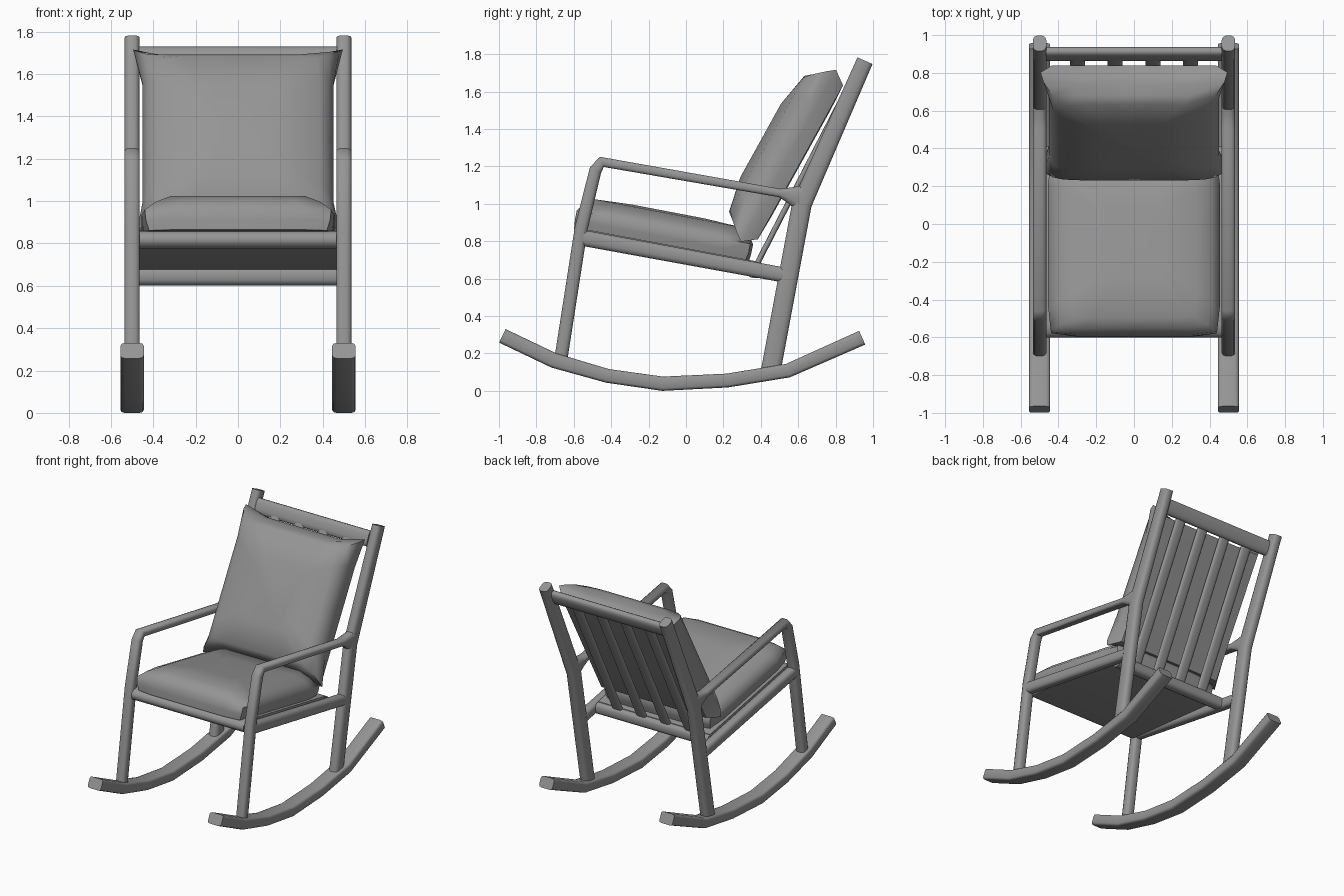
import bpy, bmesh, math
from mathutils import Vector

if "Cube" in bpy.data.objects:
    bpy.data.objects.remove(bpy.data.objects["Cube"], do_unlink=True)

# One plain grey for the whole chair
grey = bpy.data.materials.new("warm_grey")
grey.use_nodes = True
colour = (0.3, 0.3, 0.3, 1)
grey.diffuse_color = colour
grey.node_tree.nodes["Principled BSDF"].inputs["Base Color"].default_value = colour


def loft(name, rings, mirror=False, angle=55):
    """Skin a list of equal-length point rings and cap both ends."""
    bm = bmesh.new()
    loops = [[bm.verts.new(p) for p in ring] for ring in rings]
    n = len(loops[0])
    for a, b in zip(loops, loops[1:]):
        for i in range(n):
            j = (i + 1) % n
            bm.faces.new((a[i], a[j], b[j], b[i]))
    bm.faces.new(loops[0][::-1])
    bm.faces.new(loops[-1])
    bmesh.ops.recalc_face_normals(bm, faces=bm.faces)
    mesh = bpy.data.meshes.new(name)
    bm.to_mesh(mesh)
    bm.free()
    obj = bpy.data.objects.new(name, mesh)
    bpy.context.collection.objects.link(obj)
    mesh.materials.append(grey)
    bpy.ops.object.select_all(action='DESELECT')
    obj.select_set(True)
    bpy.context.view_layer.objects.active = obj
    bpy.ops.object.shade_smooth_by_angle(angle=math.radians(angle))
    if mirror:
        obj.modifiers.new("Mirror", 'MIRROR')
    return obj


def section(power, n=12):
    """Rounded cross-section; a lower power is squarer."""
    pts = []
    for i in range(n):
        a = 2 * math.pi * (i + 0.5) / n
        c, s = math.cos(a), math.sin(a)
        pts.append((math.copysign(abs(c) ** power, c), math.copysign(abs(s) ** power, s)))
    m = max(p[0] for p in pts)
    return [(u / m, v / m) for u, v in pts]


def beam(name, x, width, path, power=0.65):
    """Mirrored pair of mitred beams; path holds (y, z, thickness)."""
    pts = [Vector((y, z)) for y, z, _ in path]
    rings = []
    for i, (y, z, t) in enumerate(path):
        d_in = (pts[i] - pts[max(i - 1, 0)]).normalized()
        d_out = (pts[min(i + 1, len(pts) - 1)] - pts[i]).normalized()
        d = (d_in + d_out).normalized()
        ref = d_out if i < len(pts) - 1 else d_in
        half = t / 2 / max(d.dot(ref), 0.6)
        rings.append([(x + u * width / 2, y - d.y * v * half, z + d.x * v * half)
                      for u, v in section(power)])
    return loft(name, rings, mirror=True)


def crossbar(name, y, z, depth, height, tilt=0.0, half=0.467):
    """Rounded bar running from side to side, leaning back by tilt degrees."""
    c, s = math.cos(math.radians(tilt)), math.sin(math.radians(tilt))
    ring = [(u * depth / 2, v * height / 2) for u, v in section(0.7)]
    return loft(name, [[(x, y + a * c + b * s, z - a * s + b * c) for a, b in ring]
                       for x in (-half, half)])


def pillow(name, centre, tilt, half_x, half_y, layers):
    """Cushion from rectangular rings; layers hold (inset x, inset y, height, corner ear)."""
    rings = []
    steps = (-1, -0.68, 0, 0.68)
    outline = ([(s, -1) for s in steps] + [(1, s) for s in steps]
               + [(-s, 1) for s in steps] + [(-1, -s) for s in steps])
    for inset_x, inset_y, h, ear in layers:
        ring = []
        for u, v in outline:
            e = ear if abs(u) == 1 and abs(v) == 1 else 0
            ring.append((u * (half_x - inset_x + e), v * (half_y - inset_y + e), h))
        rings.append(ring)
    obj = loft(name, rings)
    obj.location = centre
    obj.rotation_euler = (math.radians(tilt), 0, 0)
    return obj


# Curved rockers
beam("rockers", 0.5, 0.11, [(-0.982, 0.294, 0.08), (-0.705, 0.162, 0.08), (-0.42, 0.08, 0.074),
                            (-0.125, 0.038, 0.076), (0.22, 0.055, 0.074),
                            (0.545, 0.108, 0.074), (0.942, 0.284, 0.08)], power=0.35)

# Front legs bending into the armrests, which flare into the back posts
beam("front_legs_and_armrests", 0.5, 0.072,
     [(-0.672, 0.15, 0.07), (-0.56, 0.87, 0.07), (-0.484, 1.18, 0.065), (-0.45, 1.224, 0.05),
      (0.5, 1.058, 0.045), (0.56, 1.045, 0.09), (0.615, 1.03, 0.15)])

# Back posts with an elbow at the armrest
beam("back_posts", 0.5, 0.072, [(0.452, 0.1, 0.105), (0.62, 1.0, 0.105), (0.957, 1.765, 0.088)])

# Seat frame and the broad head rail
beam("side_rails", 0.5, 0.07, [(-0.56, 0.819, 0.085), (0.52, 0.62, 0.08)])
crossbar("rear_rail", 0.37, 0.645, 0.08, 0.085)
crossbar("top_rail", 0.9, 1.675, 0.052, 0.11, tilt=24)

# Seat base with a rounded front nose, thinning towards the rear
base = [(-0.53, 0.862), (-0.575, 0.856), (-0.6, 0.835), (-0.602, 0.81), (-0.59, 0.788),
        (-0.555, 0.774), (0.38, 0.672), (0.38, 0.692)]
loft("seat_base", [[(x, y, z) for y, z in base] for x in (-0.466, 0.466)])

# Four back slats
for label, x in (("inner", 0.1), ("outer", 0.3)):
    beam(label + "_back_slats", x, 0.08, [(0.365, 0.65, 0.03), (0.89, 1.67, 0.03)])

# Cushions
pillow("seat_cushion", (0, -0.115, 0.863), -10.8, 0.455, 0.48,
       [(0.015, 0.005, -0.088, -0.02), (0.005, 0, -0.04, -0.015), (0, 0, 0.01, -0.015),
        (0.045, 0.025, 0.052, -0.02), (0.125, 0.075, 0.088, -0.01), (0.3, 0.28, 0.098, 0)])
pillow("back_cushion", (0, 0.513, 1.276), 61, 0.47, 0.525,
       [(0.18, 0.2, -0.118, 0), (0.035, 0.055, -0.113, 0), (0.02, 0.045, -0.04, 0.045),
        (0.02, 0.06, 0.0, 0.03), (0.04, 0.08, 0.057, 0), (0.085, 0.11, 0.093, -0.01),
        (0.28, 0.3, 0.13, 0)])
